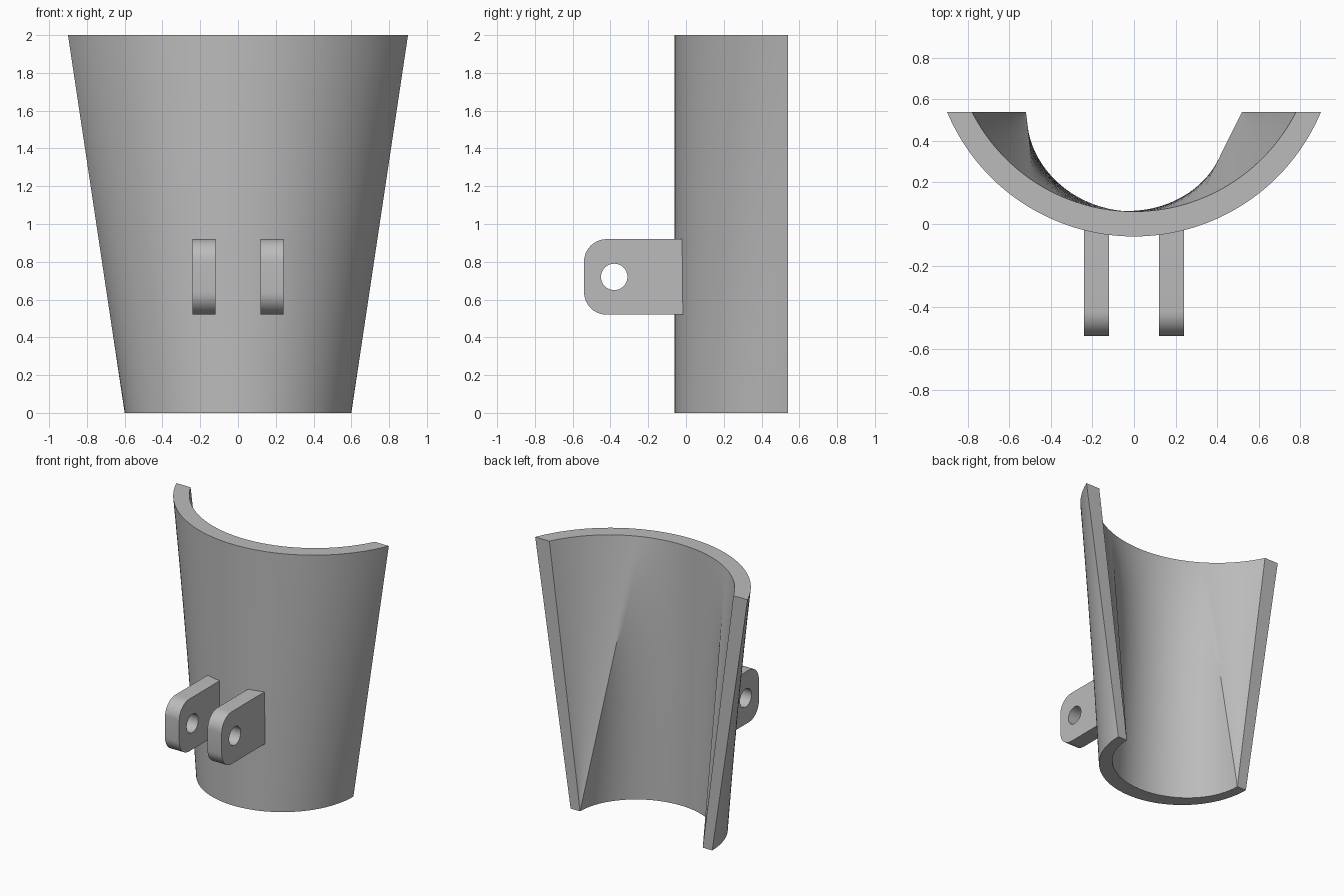
import bpy, bmesh
from math import sin, cos, pi, asin
from mathutils import Matrix

cube = bpy.data.objects.get("Cube")
if cube:
    bpy.data.objects.remove(cube, do_unlink=True)

grey = bpy.data.materials.new("plain_grey")
grey.use_nodes = True
colour = (0.5, 0.5, 0.5, 1)
grey.diffuse_color = colour
grey.node_tree.nodes["Principled BSDF"].inputs["Base Color"].default_value = colour

BACK, HEIGHT, ROWS = 0.54, 2.0, 24


def finish(obj):
    obj.data.materials.clear()
    obj.data.materials.append(grey)
    bpy.ops.object.select_all(action='DESELECT')
    obj.select_set(True)
    bpy.context.view_layer.objects.active = obj
    bpy.ops.object.shade_smooth_by_angle(angle=pi / 6)


def arc(half_width, front):
    """Circular arc through both back ends and the front middle; u runs -1 to 1."""
    depth = BACK - front
    r = (half_width ** 2 + depth ** 2) / (2 * depth)
    span = asin(min(1, half_width / r))
    return lambda u: (r * sin(u * span), front + r - r * cos(u * span))


def half_ellipse(half_width, front):
    return lambda u: (half_width * sin(u * pi / 2),
                      BACK - (BACK - front) * cos(u * pi / 2))


def ruled_grid(bm, low, high, pairs):
    """Straight-line loft between the low and high profiles."""
    grid = []
    for j in range(ROWS + 1):
        t = j / ROWS
        row = []
        for ul, uh in pairs:
            (x0, y0), (x1, y1) = low(ul), high(uh)
            row.append(bm.verts.new((x0 + (x1 - x0) * t, y0 + (y1 - y0) * t, HEIGHT * t)))
        grid.append(row)
    for a, b in zip(grid, grid[1:]):
        for i in range(len(a) - 1):
            bm.faces.new((a[i], a[i + 1], b[i + 1], b[i]))
    return grid


def steps(a, b, n):
    return [a + (b - a) * i / n for i in range(n)]


# Half-round tapered shell; its inner ends fan out of the bottom corners
bm = bmesh.new()
uniform = steps(-1, 1, 64) + [1]
outer = ruled_grid(bm, half_ellipse(0.6, -0.06), arc(0.9, -0.06), [(u, u) for u in uniform])

span = asin(0.78 / 0.874)
crease_l, crease_r = -asin(0.48 / 0.874) / span, asin(0.31 / 0.874) / span
pairs = [(-1, u) for u in steps(-1, crease_l, 14)]
pairs += list(zip(steps(-1, 1, 40), steps(crease_l, crease_r, 40)))
pairs += [(1, u) for u in steps(crease_r, 1, 20) + [1]]
inner = ruled_grid(bm, half_ellipse(0.52, 0.06), arc(0.78, 0.06), pairs)

for k in (0, -1):
    bm.faces.new(outer[k] + inner[k][::-1])                      # end rims
    for j in range(ROWS):                                        # back edges
        bm.faces.new((outer[j][k], outer[j + 1][k], inner[j + 1][k], inner[j][k]))
bmesh.ops.remove_doubles(bm, verts=bm.verts, dist=1e-5)
bmesh.ops.recalc_face_normals(bm, faces=bm.faces)
mesh = bpy.data.meshes.new("shell")
bm.to_mesh(mesh)
bm.free()
shell = bpy.data.objects.new("shell", mesh)
bpy.context.collection.objects.link(shell)
finish(shell)


# Pair of hinge lugs with rounded front corners and a pin hole
def ring(cy, cz, r, start, end, n):
    return [(cy + r * cos(start + (end - start) * i / n),
             cz + r * sin(start + (end - start) * i / n)) for i in range(n + 1)]


def lug(name, x):
    y0, y1, z0, z1, r = -0.54, 0.02, 0.52, 0.92, 0.12
    outline = [(y1, z0), (y1, z1)]
    outline += ring(y0 + r, z1 - r, r, pi / 2, pi, 10)
    outline += ring(y0 + r, z0 + r, r, pi, pi * 1.5, 10)
    hole = ring(-0.38, 0.72, 0.07, 0, 2 * pi, 32)[:-1]
    curve = bpy.data.curves.new(name, 'CURVE')
    curve.dimensions = '2D'
    curve.fill_mode = 'BOTH'
    curve.extrude = 0.06
    for pts in (outline, hole):
        spline = curve.splines.new('POLY')
        spline.points.add(len(pts) - 1)
        for p, (a, b) in zip(spline.points, pts):
            p.co = (a, b, 0, 1)
        spline.use_cyclic_u = True
    obj = bpy.data.objects.new(name, curve)
    bpy.context.collection.objects.link(obj)
    # profile plane stands up along y and z, thickness runs along x
    obj.matrix_world = Matrix(((0, 0, 1, x), (1, 0, 0, 0), (0, 1, 0, 0), (0, 0, 0, 1)))
    bpy.ops.object.select_all(action='DESELECT')
    obj.select_set(True)
    bpy.context.view_layer.objects.active = obj
    bpy.ops.object.convert(target='MESH')
    obj = bpy.context.view_layer.objects.active
    bm = bmesh.new()
    bm.from_mesh(obj.data)
    bmesh.ops.remove_doubles(bm, verts=bm.verts, dist=1e-5)
    bmesh.ops.recalc_face_normals(bm, faces=bm.faces)
    bm.to_mesh(obj.data)
    bm.free()
    finish(obj)


lug("left_lug", 0.18)
lug("right_lug", -0.18)
